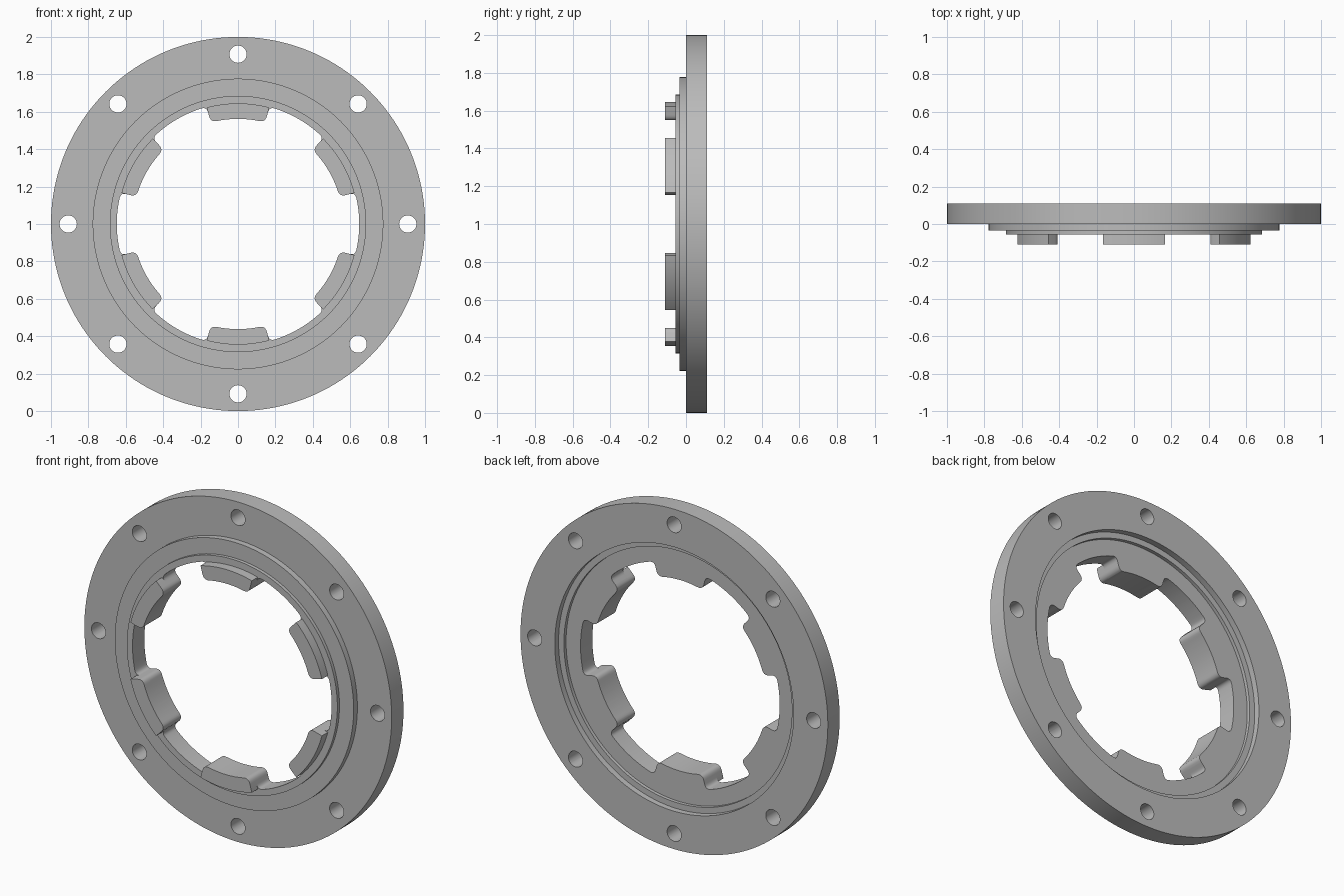
import bpy, bmesh, math
from mathutils import Vector, Matrix

cube = bpy.data.objects.get("Cube")
if cube:
    bpy.data.objects.remove(cube, do_unlink=True)

BORE, TIP, HALF = 0.648, 0.562, math.radians(15)   # bore radius, tooth tip radius, tooth half angle
PAD_R, CENTRE = 0.645, Vector((0, 0, 1))
TEETH = [math.radians(30 + 60 * i) for i in range(6)]
FLOOR, SHOULDER, PAD_FRONT = 0.055, -0.055, -0.11

steel = bpy.data.materials.new("grey metal")
steel.use_nodes = True
steel.diffuse_color = (0.5, 0.5, 0.5, 1)
steel.node_tree.nodes["Principled BSDF"].inputs["Base Color"].default_value = (0.5, 0.5, 0.5, 1)


def polar(r, a):
    return Vector((r * math.cos(a), r * math.sin(a)))


def arc(r, a0, a1, n):
    return [polar(r, a0 + (a1 - a0) * i / n) for i in range(n + 1)]


def fillet(a, corner, b, n=6):
    """Rounded corner from a to b."""
    return [a * (1 - t) ** 2 + corner * 2 * t * (1 - t) + b * t * t
            for t in [i / n for i in range(n + 1)]]


def tip(mid, f=0.035):
    """Rounded tip of one tooth, counter-clockwise."""
    lo, hi, d = mid - HALF, mid + HALF, f / TIP
    return (fillet(polar(TIP + f, lo), polar(TIP, lo), polar(TIP, lo + d))
            + arc(TIP, lo + d, hi - d, 16)[1:-1]
            + fillet(polar(TIP, hi - d), polar(TIP, hi), polar(TIP + f, hi)))


def finish(bm, name):
    bmesh.ops.recalc_face_normals(bm, faces=bm.faces)
    mesh = bpy.data.meshes.new(name)
    bm.to_mesh(mesh)
    bm.free()
    mesh.materials.append(steel)
    obj = bpy.data.objects.new(name, mesh)
    bpy.context.collection.objects.link(obj)
    return obj


def prism(bm, outline, y0, y1):
    """Extrude an outline in x, z from y0 to y1."""
    face = bm.faces.new([bm.verts.new((p.x, y0, p.y + 1)) for p in outline])
    ext = bmesh.ops.extrude_face_region(bm, geom=[face], use_keep_orig=True)
    moved = [v for v in ext["geom"] if isinstance(v, bmesh.types.BMVert)]
    bmesh.ops.translate(bm, verts=moved, vec=(0, y1 - y0, 0))


def smooth(obj):
    bpy.ops.object.select_all(action="DESELECT")
    obj.select_set(True)
    bpy.context.view_layer.objects.active = obj
    bpy.ops.object.shade_smooth_by_angle(angle=math.radians(30))


# Stepped ring: flange, front shoulders and back recess, turned about the y axis
section = [(0.5, SHOULDER), (0.685, SHOULDER), (0.685, -0.035), (0.777, -0.035), (0.777, 0),
           (1, 0), (1, 0.11), (0.777, 0.11), (0.777, 0.075), (0.742, 0.075),
           (0.742, FLOOR), (0.5, FLOOR)]
bm = bmesh.new()
verts = [bm.verts.new((r, y, 1)) for r, y in section]
edges = [bm.edges.new((v, verts[i - 1])) for i, v in enumerate(verts)]
bmesh.ops.spin(bm, geom=verts + edges, cent=CENTRE, axis=(0, 1, 0),
               angle=math.tau, steps=160, use_merge=True)
bmesh.ops.remove_doubles(bm, verts=bm.verts, dist=1e-5)
ring = finish(bm, "flange_ring")

# Toothed bore cutter with rounded tooth roots
ROOT = 0.03
SPREAD = ROOT / BORE
outline = []
for mid in TEETH:
    lo, hi, end = mid - HALF, mid + HALF, mid + math.radians(60) - HALF
    outline += fillet(polar(BORE, lo - SPREAD), polar(BORE, lo), polar(BORE - ROOT, lo))
    outline += tip(mid)
    outline += fillet(polar(BORE - ROOT, hi), polar(BORE, hi), polar(BORE, hi + SPREAD))
    outline += arc(BORE, hi + SPREAD, end - SPREAD, 16)[1:-1]
bm = bmesh.new()
prism(bm, outline, -0.3, 0.3)
bore_cutter = finish(bm, "bore_cutter")

# Bolt hole cutters
bm = bmesh.new()
for i in range(8):
    p = polar(0.908, i * math.tau / 8)
    place = Matrix.Translation((p.x, 0, p.y + 1)) @ Matrix.Rotation(math.pi / 2, 4, "X")
    bmesh.ops.create_cone(bm, cap_ends=True, segments=40, radius1=0.046, radius2=0.046,
                          depth=0.6, matrix=place)
hole_cutter = finish(bm, "bolt_hole_cutter")

for cutter in (bore_cutter, hole_cutter):
    mod = ring.modifiers.new(cutter.name, "BOOLEAN")
    mod.operation, mod.solver, mod.object = "DIFFERENCE", "EXACT", cutter
    bpy.ops.object.select_all(action="DESELECT")
    bpy.context.view_layer.objects.active = ring
    ring.select_set(True)
    bpy.ops.object.modifier_apply(modifier=mod.name)
    bpy.data.objects.remove(cutter, do_unlink=True)
smooth(ring)

# Raised pads on the front of the teeth
bm = bmesh.new()
for mid in TEETH:
    prism(bm, tip(mid) + arc(PAD_R, mid + HALF, mid - HALF, 16), SHOULDER, PAD_FRONT)
smooth(finish(bm, "tooth_pads"))
